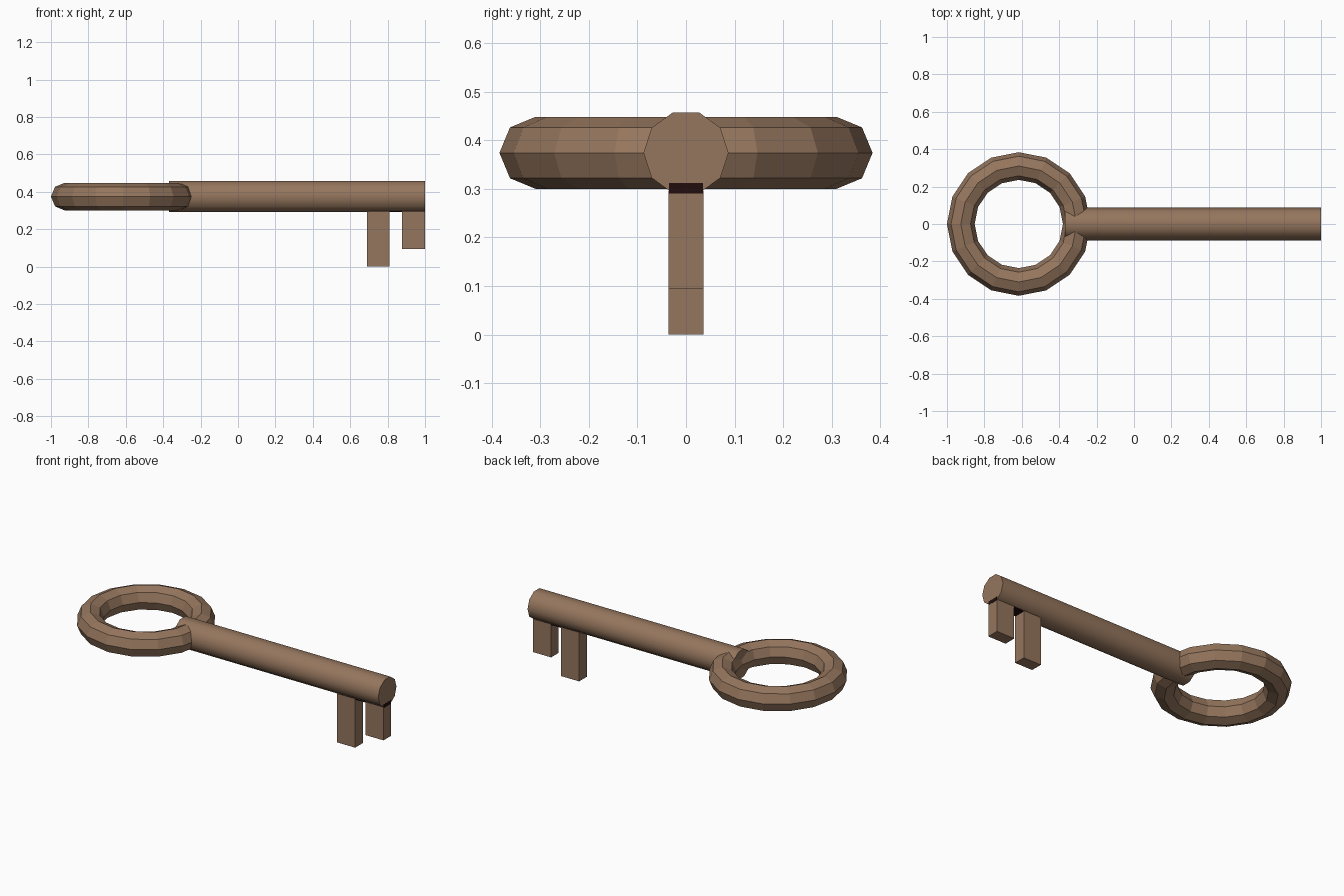
import bpy, bmesh, math
from mathutils import Matrix

if "Cube" in bpy.data.objects:
    bpy.data.objects.remove(bpy.data.objects["Cube"])


def material(name, rgb):
    m = bpy.data.materials.new(name)
    m.diffuse_color = (*rgb, 1)
    m.use_nodes = True
    m.node_tree.nodes["Principled BSDF"].inputs["Base Color"].default_value = m.diffuse_color
    return m


bronze = material("bronze", (0.30, 0.18, 0.11))
dark = material("dark_brown", (0.016, 0.004, 0.004))


def add(name, bm, mat):
    bmesh.ops.recalc_face_normals(bm, faces=bm.faces)
    me = bpy.data.meshes.new(name)
    bm.to_mesh(me)
    bm.free()
    me.materials.append(mat)
    ob = bpy.data.objects.new(name, me)
    bpy.context.collection.objects.link(ob)
    return ob


def box(name, x0, x1, half_y, z0, z1, mat):
    bm = bmesh.new()
    bmesh.ops.create_cube(bm, size=1)
    bmesh.ops.scale(bm, vec=(x1 - x0, 2 * half_y, z1 - z0), verts=bm.verts)
    bmesh.ops.translate(bm, vec=((x0 + x1) / 2, 0, (z0 + z1) / 2), verts=bm.verts)
    return add(name, bm, mat)


Z = 0.374  # height of the key's axis

# ring handle, flat faced
bpy.ops.mesh.primitive_torus_add(location=(-0.616, 0, Z), major_segments=16,
                                 minor_segments=8, major_radius=0.31, minor_radius=0.074)
ring = bpy.context.object
ring.name = "ring_handle"
ring.data.materials.append(bronze)
bpy.ops.object.shade_flat()

# ten sided shaft with smooth sides and flat ends
x0, x1 = -0.37, 1.0
bm = bmesh.new()
bmesh.ops.create_cone(bm, cap_ends=True, segments=10, radius1=0.0875, radius2=0.0875, depth=x1 - x0)
co = max(bm.verts, key=lambda v: v.co.z).co
bmesh.ops.rotate(bm, verts=bm.verts, cent=(0, 0, 0),
                 matrix=Matrix.Rotation(math.pi / 2 - math.atan2(co.y, co.x), 3, 'Z'))
bmesh.ops.rotate(bm, verts=bm.verts, cent=(0, 0, 0), matrix=Matrix.Rotation(math.pi / 2, 3, 'Y'))
bmesh.ops.translate(bm, verts=bm.verts, vec=((x0 + x1) / 2, 0, Z))
for f in bm.faces:
    f.smooth = len(f.verts) == 4
shaft = add("shaft", bm, bronze)
for e in shaft.data.edges:
    a, b = (shaft.data.vertices[i].co.x for i in e.vertices)
    e.use_edge_sharp = abs(a - b) < 0.01

# two teeth of different length, joined under the shaft by a dark strip
box("long_tooth", 0.69, 0.81, 0.0365, 0.0, 0.295, bronze)
box("short_tooth", 0.878, 1.0, 0.0365, 0.095, 0.295, bronze)
box("tooth_seat", 0.70, 1.001, 0.035, 0.2905, 0.312, dark)
